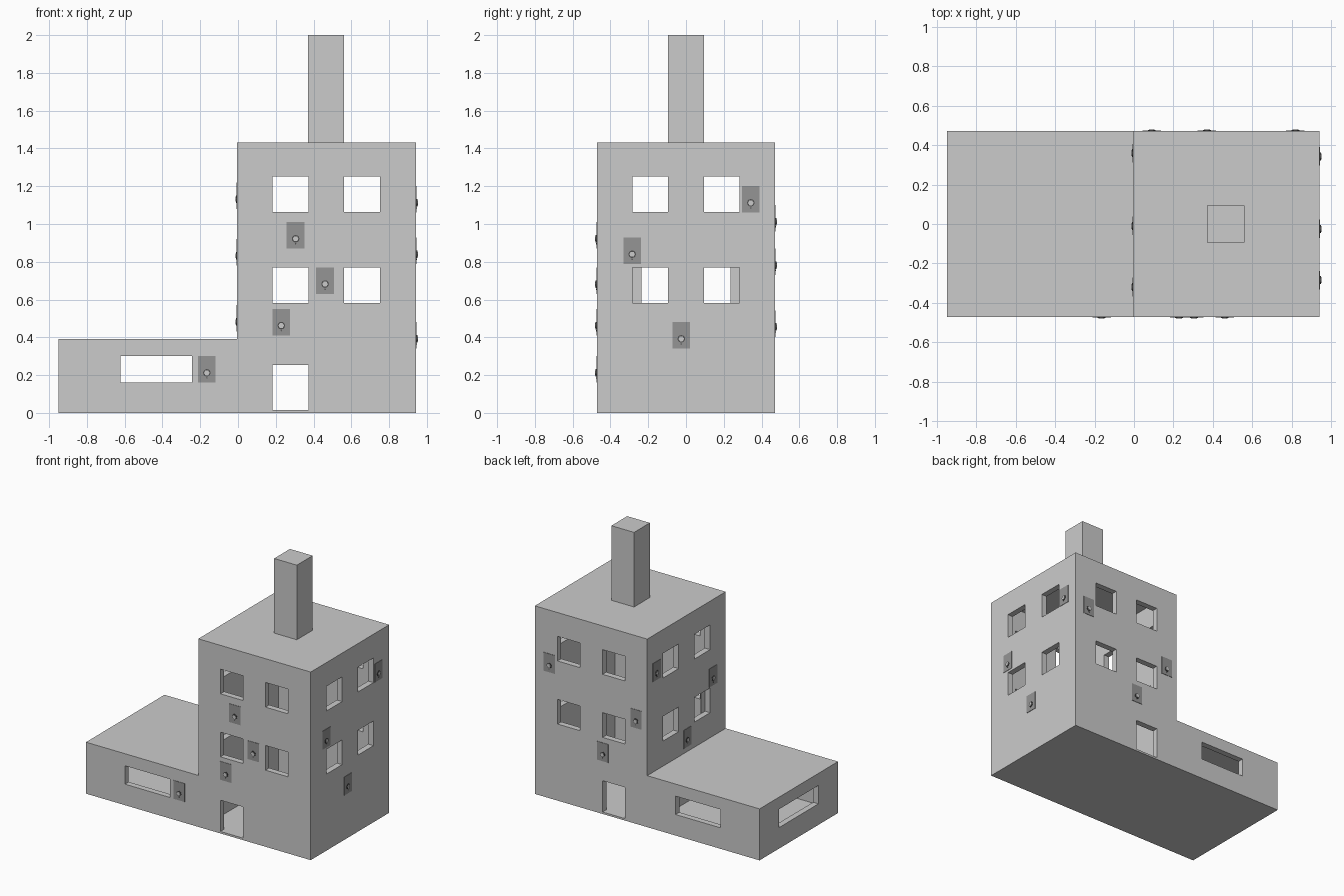
import bpy
from math import pi
from mathutils import Matrix, Vector

if "Cube" in bpy.data.objects:
    bpy.data.objects.remove(bpy.data.objects["Cube"])


def make(name, verts, faces, mat=None):
    me = bpy.data.meshes.new(name)
    me.from_pydata(verts, [], faces)
    ob = bpy.data.objects.new(name, me)
    bpy.context.collection.objects.link(ob)
    if mat:
        me.materials.append(mat)
    return ob


def box(name, x0, x1, y0, y1, z0, z1, mat=None):
    v = [(x, y, z) for z in (z0, z1) for x, y in ((x0, y0), (x1, y0), (x1, y1), (x0, y1))]
    f = [(3, 2, 1, 0), (4, 5, 6, 7)] + [(i, (i + 1) % 4, (i + 1) % 4 + 4, i + 4) for i in range(4)]
    return make(name, v, f, mat)


def grey(name, v):
    m = bpy.data.materials.new(name)
    m.diffuse_color = (v, v, v, 1)
    m.use_nodes = True
    m.node_tree.nodes["Principled BSDF"].inputs["Base Color"].default_value = m.diffuse_color
    return m


dark, black, pale = grey("dark_grey", 0.3), grey("near_black", 0.08), grey("pale_grey", 1.0)
L, R, D, T = -0.95, 0.943, 0.472, 0.045   # left, right, half depth, wall thickness
TL, TOP, LOW = -0.004, 1.432, 0.392       # tower left side, tower and annex heights

# Outer walls: L-shaped profile extruded along y
prof = [(L, 0), (R, 0), (R, TOP), (TL, TOP), (TL, LOW), (L, LOW)]
n = len(prof)
body = make("building_walls", [(x, y, z) for y in (-D, D) for x, z in prof],
            [tuple(range(n)), tuple(range(2 * n - 1, n - 1, -1))] +
            [(i, i + n, (i + 1) % n + n, (i + 1) % n) for i in range(n)])

# Cavities, windows and doors
cuts = [(TL + T, R - T, -D + T, D - T, 0.015, TOP + 0.1),
        (L + T, TL - T, -D + T, D - T, 0.045, LOW - T),
        (0.182, 0.372, -1, 1, 0.015, 0.253),
        (-0.622, -0.243, -1, 1, 0.16, 0.30),
        (L - 0.1, L + 0.1, -0.237, 0.237, 0.16, 0.30)]
for z in (0.583, 1.063):
    for x in (0.182, 0.562):
        cuts.append((x, x + 0.19, -1, 1, z, z + 0.188))
    for y in (-0.284, 0.094):
        cuts.append((-0.1, 1.1, y, y + 0.19, z, z + 0.188))
bpy.context.view_layer.objects.active = body
for c in cuts:
    cutter = box("cutter", *c)
    cutter.hide_render = True
    m = body.modifiers.new("cut", 'BOOLEAN')
    m.operation, m.solver, m.object = 'DIFFERENCE', 'EXACT', cutter
    bpy.ops.object.modifier_apply(modifier=m.name)
    bpy.data.objects.remove(cutter)

# Flat roof panel and chimney
xa, xb, ya = TL + T, R - T, D - T
make("roof_panel", [(xa, -ya, TOP), (xb, -ya, TOP), (xb, ya, TOP), (xa, ya, TOP)], [(0, 1, 2, 3)], pale)
box("chimney", 0.371, 0.562, -0.095, 0.095, TOP, 2.0)

# Narrow strips behind the outer edges of the lower left windows
for s in (-1, 1):
    y0, y1 = sorted((s * 0.235, s * 0.285))
    box("window_strip", xa - 0.003, xa, y0, y1, 0.583, 0.771, pale)


def disc(name, r, depth, sides, mw, dx, dz, mat):
    """Low prism lying on the wall, facing local -y."""
    from math import cos, sin
    ring = [(dx + r * cos(2 * pi * i / sides), dz + r * sin(2 * pi * i / sides)) for i in range(sides)]
    v = [(x, 0, z) for x, z in ring] + [(x, -depth, z) for x, z in ring]
    f = [tuple(range(sides, 2 * sides))] + [(i, (i + 1) % sides, (i + 1) % sides + sides, i + sides)
                                            for i in range(sides)]
    make(name, v, f, mat).matrix_world = mw


def plate(mw):
    box("wall_plate", -0.047, 0.047, -0.003, 0, -0.07, 0.07, dark).matrix_world = mw
    disc("plate_ring", 0.02, 0.006, 12, mw, 0, -0.018, black)
    disc("plate_knob", 0.015, 0.009, 6, mw, 0, -0.018, None)
    disc("plate_pin", 0.004, 0.005, 6, mw, 0, -0.045, black)


# Small wall plates: angle of the wall, then (position along wall, height)
walls = {
    0: [(0.305, 0.94), (0.461, 0.70), (0.229, 0.48), (-0.165, 0.23)],
    90: [(0.343, 1.13), (-0.285, 0.858), (-0.025, 0.41)],
    180: [(0.82, 1.03), (0.09, 0.80), (0.37, 0.473)],
    270: [(0.36, 1.15), (-0.32, 0.85), (-0.01, 0.50)],
}
for ang, spots in walls.items():
    for p, z in spots:
        loc = {0: (p, -D, z), 90: (R, p, z), 180: (p, D, z), 270: (TL, p, z)}[ang]
        plate(Matrix.Translation(Vector(loc)) @ Matrix.Rotation(ang * pi / 180, 4, 'Z'))
